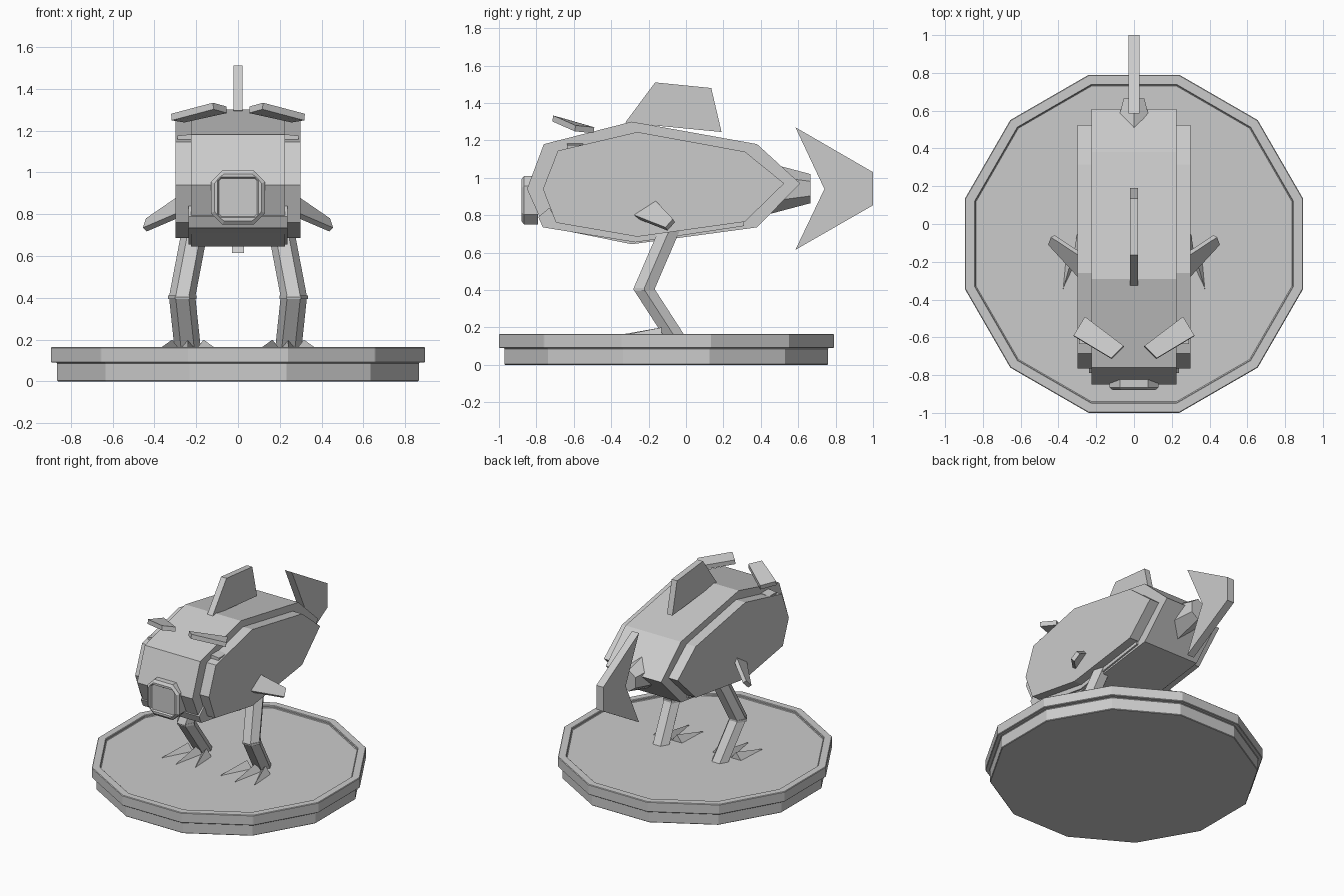
import bpy, bmesh
from math import sin, cos, pi
from mathutils import Vector

if "Cube" in bpy.data.objects:
    bpy.data.objects.remove(bpy.data.objects["Cube"])

# Single plain finish
grey = bpy.data.materials.new("plain_grey")
grey.use_nodes = True
tone = (0.6, 0.6, 0.6, 1)
grey.diffuse_color = tone
grey.node_tree.nodes["Principled BSDF"].inputs["Base Color"].default_value = tone


def loft(name, rings):
    """Skin a list of equal-length rings and cap both ends."""
    bm = bmesh.new()
    loops = [[bm.verts.new(p) for p in ring] for ring in rings]
    n = len(loops[0])
    for a, b in zip(loops, loops[1:]):
        for i in range(n):
            j = (i + 1) % n
            bm.faces.new((a[i], a[j], b[j], b[i]))
    bm.faces.new(loops[0][::-1])
    bm.faces.new(loops[-1])
    bmesh.ops.recalc_face_normals(bm, faces=bm.faces)
    mesh = bpy.data.meshes.new(name)
    bm.to_mesh(mesh)
    bm.free()
    mesh.materials.append(grey)
    obj = bpy.data.objects.new(name, mesh)
    bpy.context.collection.objects.link(obj)
    return obj


def side_slab(name, profile, x0, x1):
    """Extrude a (y, z) profile across x."""
    return loft(name, [[(x, y, z) for y, z in profile] for x in (x0, x1)])


def plate(name, quad, thickness):
    """Give a corner list a thickness along its normal."""
    pts = [Vector(p) for p in quad]
    normal = (pts[1] - pts[0]).cross(pts[2] - pts[0]).normalized() * thickness
    return loft(name, [pts, [p + normal for p in pts]])


def ngon(n, rx, ry, turn=0.0):
    return [(rx * cos(2 * pi * i / n + turn), ry * sin(2 * pi * i / n + turn)) for i in range(n)]


def bevel(obj, width):
    mod = obj.modifiers.new("edge_bevel", 'BEVEL')
    mod.width = width
    mod.segments = 1
    mod.limit_method = 'ANGLE'


# Twelve-sided stand with an overhanging lip and a recessed floor
levels = [(.865, 0), (.865, .09), (.895, .09), (.895, .165), (.84, .165), (.84, .148)]
stand = loft("stand", [[(x, y - .105, z) for x, y in ngon(12, a / cos(pi / 12), a / cos(pi / 12), pi / 12)]
                       for a, z in levels])
bevel(stand, .004)

# Body core and jaw
core = [(-.29, 1.30), (.38, 1.18), (.61, .97), (.38, .735),
        (-.29, .645), (-.76, .74), (-.85, .94), (-.76, 1.18)]
side_slab("body", core, -.225, .225)
jaw = [(-.79, .79), (-.73, .84), (-.69, .765), (-.26, .69),
       (.31, .765), (.31, .742), (-.27, .655), (-.765, .735)]
side_slab("jaw", jaw, -.237, .237)

# Fins on the centre line
side_slab("dorsal_fin", [(-.325, 1.295), (-.165, 1.51), (.135, 1.48), (.19, 1.245)], -.022, .022)
side_slab("tail_fin", [(.585, 1.27), (1, 1.03), (1, .853), (.585, .615), (.74, .94)], -.028, .028)
loft("tail_stem", [[(x, y, z + .942) for x, z in ngon(6, rx, rz, pi / 2)]
                   for y, rx, rz in ((.4, .14, .148), (.665, .063, .078))])


# Octagonal snout ring with a sunken centre
def octagon(y, half, cut):
    c = half - cut
    return [(x, y, z + .88) for x, z in ((half, c), (c, half), (-c, half), (-half, c),
                                         (-half, -c), (-c, -half), (c, -half), (half, -c))]


loft("snout", [octagon(-.79, .13, .055), octagon(-.865, .13, .055), octagon(-.88, .112, .045),
               octagon(-.88, .097, .01), octagon(-.868, .09, .01)])

panel = [(-.26, 1.245), (.315, 1.14), (.525, .97), (.315, .765),
         (-.26, .685), (-.695, .76), (-.765, .94), (-.685, 1.145)]

# Paired parts
for side, s in (("left", 1), ("right", -1)):
    side_slab(side + "_side_panel", panel, s * .2, s * .30)

    plate(side + "_brow", [(s * .055, -.645, 1.315), (s * .26, -.49, 1.27),
                           (s * .32, -.59, 1.28), (s * .12, -.71, 1.333)], s * .032)
    plate(side + "_eye", [(s * .2, -.55, 1.185), (s * .29, -.55, 1.175),
                          (s * .29, -.635, 1.175), (s * .2, -.635, 1.185)], s * .03)
    plate(side + "_side_fin", [(s * .28, -.30, .81), (s * .28, -.175, .89),
                               (s * .44, -.07, .78), (s * .455, -.11, .735)], s * .028)

    # Bent six-sided leg and its knee joint
    joints = [(.205, -.085, .73), (.267, -.225, .405), (.24, -.06, .15)]
    leg = [[(s * cx + x, cy + y, cz) for x, y in ngon(6, .063, .066)] for cx, cy, cz in joints]
    loft(side + "_leg", leg)
    loft(side + "_knee", [[(s * .267 + x, -.222 + y, z) for x, y in ngon(6, .068, .066)]
                          for z in (.395, .412)])

    # Three pointed toes
    for label, d in (("inner", -1), ("middle", 0), ("outer", 1)):
        bx, tx, ty = .24 + d * .075, .24 + d * .135, -.345 - .03 * (d == 0)
        base = [(s * (bx - .04), -.13, .147), (s * (bx + .04), -.13, .147), (s * bx, -.13, .2)]
        tip = [(s * tx + 0.004 * (p[0] - s * bx), ty, .149 + .004 * i) for i, p in enumerate(base)]
        loft(side + "_" + label + "_toe", [base, tip])
